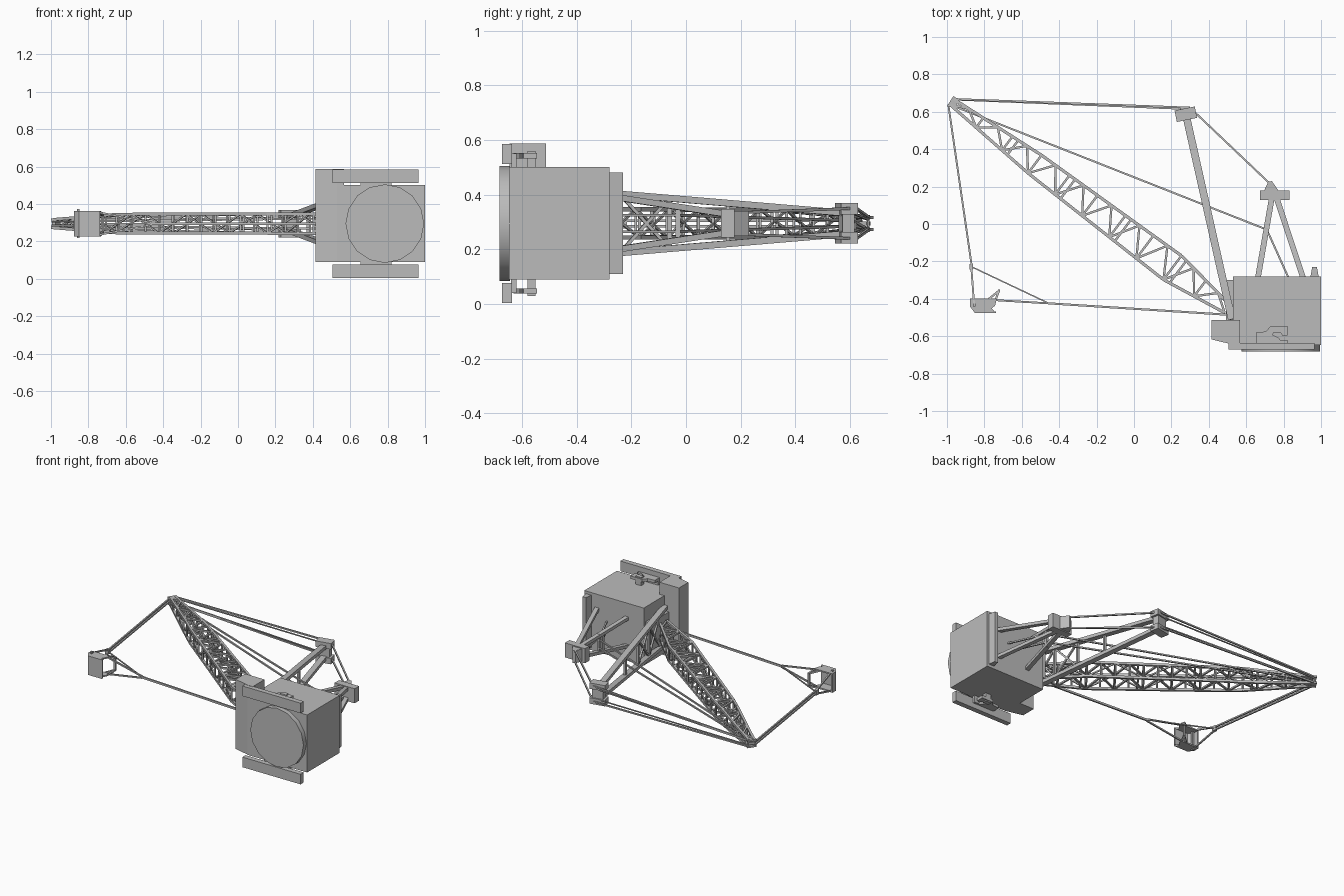
import bpy, bmesh, math
from mathutils import Vector, Matrix

cube = bpy.data.objects.get("Cube")
if cube:
    bpy.data.objects.remove(cube)

MID = 0.295  # centre plane of the machine, which lies on its side

grey = bpy.data.materials.new("plain grey")
grey.use_nodes = True
grey.diffuse_color = (0.5, 0.5, 0.5, 1)
grey.node_tree.nodes["Principled BSDF"].inputs["Base Color"].default_value = (0.5, 0.5, 0.5, 1)


def finish(name, bm):
    bmesh.ops.recalc_face_normals(bm, faces=bm.faces)
    mesh = bpy.data.meshes.new(name)
    bm.to_mesh(mesh)
    bm.free()
    mesh.materials.append(grey)
    ob = bpy.data.objects.new(name, mesh)
    bpy.context.collection.objects.link(ob)
    return ob


def P(x, y, w=0):
    return Vector((x, y, MID + w))


def strut(bm, a, b, t, tz=None):
    """Square bar from a to b, t thick in plan and tz thick across."""
    d = b - a
    x = d.normalized()
    ref = Vector((0, 0, 1)) if abs(x.z) < 0.95 else Vector((0, 1, 0))
    y = ref.cross(x).normalized()
    z = x.cross(y)
    rot = Matrix((x, y, z)).transposed().to_4x4()
    size = Matrix.Diagonal((d.length, t, tz or t, 1))
    bmesh.ops.create_cube(bm, size=1, matrix=Matrix.Translation((a + b) / 2) @ rot @ size)


def slab(bm, outline, w0, w1):
    """Plan outline extruded between two offsets from the centre plane."""
    low = [bm.verts.new(P(x, y, w0)) for x, y in outline]
    face = bm.faces.new(low)
    out = bmesh.ops.extrude_face_region(bm, geom=[face])
    moved = [v for v in out["geom"] if isinstance(v, bmesh.types.BMVert)]
    bmesh.ops.translate(bm, verts=moved, vec=(0, 0, w1 - w0))


def rect(x0, x1, y0, y1):
    return [(x0, y0), (x1, y0), (x1, y1), (x0, y1)]


def part(name, *slabs):
    bm = bmesh.new()
    for outline, w0, w1 in slabs:
        slab(bm, outline, w0, w1)
    return finish(name, bm)


# House, front cab deck and rear hatch
part("machine_house", (rect(0.53, 1.0, -0.648, -0.28), -0.205, 0.206))
part("front_cab", ([(0.414, -0.512), (0.414, -0.617), (0.53, -0.645), (0.568, -0.645), (0.568, -0.512)],
                   -0.205, 0.292))
part("boom_foot_housing", (rect(0.493, 0.568, -0.513, -0.3), -0.1, 0.1))
part("rear_roof_hatch", ([(0.943, -0.285), (0.988, -0.285), (0.978, -0.23), (0.953, -0.23)], -0.185, 0.187))

# Round base tub
bm = bmesh.new()
bmesh.ops.create_cone(bm, cap_ends=True, segments=16, radius1=0.21, radius2=0.21, depth=0.038,
                      matrix=Matrix.Translation((0.785, -0.663, MID)) @ Matrix.Rotation(math.pi / 2, 4, 'X'))
tub = finish("base_tub", bm)
bpy.context.view_layer.objects.active = tub
tub.select_set(True)
bpy.ops.object.shade_smooth_by_angle(angle=math.radians(40))
tub.select_set(False)

# Walking shoes and their hooked cranks on both sides
crank = [(0.652, -0.628), (0.652, -0.58), (0.705, -0.575), (0.73, -0.545), (0.82, -0.545), (0.82, -0.595),
         (0.795, -0.6), (0.78, -0.575), (0.75, -0.575), (0.74, -0.592), (0.775, -0.61), (0.79, -0.63)]
for side, s in (("left", 1), ("right", -1)):
    part(side + "_shoe", (rect(0.505, 0.965, -0.672, -0.636), s * 0.218, s * 0.29))
    part(side + "_shoe_crank", (crank, s * 0.237, s * 0.257),
         (rect(0.655, 0.82, -0.64, -0.62), s * 0.2, s * 0.255),
         (rect(0.74, 0.785, -0.58, -0.55), s * 0.2, s * 0.265))

# Lattice boom: four chords, laced on all sides
TIP, FOOT = Vector((-0.972, 0.652)), Vector((0.5, -0.455))
AXIS = (FOOT - TIP).normalized()
NORMAL = Vector((-AXIS.y, AXIS.x))
PANELS = 20


def ramp(t, keys):
    for (t0, v0), (t1, v1) in zip(keys, keys[1:]):
        if t <= t1:
            return v0 + (v1 - v0) * (t - t0) / (t1 - t0)
    return keys[-1][1]


def boom_point(i, up, side):
    t = i / PANELS
    depth = ramp(t, [(0, 0.018), (0.3, 0.06), (0.8, 0.08), (1, 0.025)])
    width = ramp(t, [(0, 0.022), (0.25, 0.05), (1, 0.052)])
    c = TIP.lerp(FOOT, t) + NORMAL * depth * up
    return P(c.x, c.y, width * side)


bm = bmesh.new()
for i in range(PANELS):
    j = i + 1
    flip = 1 if i % 2 else -1
    for a in (-1, 1):
        for b in (-1, 1):
            strut(bm, boom_point(i, a, b), boom_point(j, a, b), 0.016)
        strut(bm, boom_point(i, flip, a), boom_point(j, -flip, a), 0.012)
        strut(bm, boom_point(i, a, -1), boom_point(i, a, 1), 0.01)
        if i % 2 == 0:
            strut(bm, boom_point(i, -1, a), boom_point(i, 1, a), 0.012)
            turn = 1 if i % 4 else -1
            strut(bm, boom_point(i, a, turn), boom_point(i + 2, a, -turn), 0.009)
        if i % 4 == 0:
            strut(bm, boom_point(i + 0.4, -1, a), boom_point(i + 0.4, 1, a), 0.012)
finish("lattice_boom", bm)
cheek = [(-1, 0.63), (-0.965, 0.685), (-0.935, 0.66), (-0.96, 0.62)]
part("boom_tip_head", (cheek, -0.028, -0.016), (cheek, 0.016, 0.028),
     ([(-0.995, 0.635), (-0.965, 0.675), (-0.95, 0.66), (-0.975, 0.625)], -0.008, 0.008))


# Mast: two converging legs with cross ties
def mast_point(t, s):
    return P(0.523 - 0.24 * t, -0.51 + 1.07 * t, s * (0.13 - 0.09 * t))


bm = bmesh.new()
for s in (-1, 1):
    strut(bm, mast_point(0, s), mast_point(1.02, s), 0.04, 0.024)
stations = [0.08, 0.25, 0.42, 0.62]
for i, t in enumerate(stations):
    strut(bm, mast_point(t, -1), mast_point(t, 1), 0.016)
    if i < 2:
        for s in (-1, 1):
            strut(bm, mast_point(t, s), mast_point(stations[i + 1], -s), 0.012)
finish("mast", bm)

bm = bmesh.new()
tilt = Vector((math.cos(0.2), math.sin(0.2), 0))
for s in (-1, 1):
    c = P(0.277, 0.587, s * 0.053)
    strut(bm, c - tilt * 0.055, c + tilt * 0.055, 0.062, 0.042)
c = P(0.277, 0.587)
strut(bm, c - tilt * 0.04, c + tilt * 0.04, 0.045, 0.11)
finish("mast_head", bm)

# Rear gantry: four legs, cross tie and a head
bm = bmesh.new()
for s in (-1, 1):
    for top, foot in ((0.737, 0.663), (0.762, 0.903)):
        strut(bm, P(top, 0.14, s * 0.035), P(foot, -0.285, s * 0.1), 0.03, 0.022)
strut(bm, P(0.703, -0.06, -0.07), P(0.703, -0.06, 0.07), 0.018)
finish("rear_gantry", bm)
part("gantry_head", (rect(0.674, 0.832, 0.128, 0.178), -0.052, 0.052),
     ([(0.692, 0.17), (0.778, 0.17), (0.737, 0.23), (0.717, 0.225)], -0.045, 0.045))

# Suspension ropes, hoist ropes and drag rope
bm = bmesh.new()
for s in (-1, 1):
    strut(bm, P(-0.96, 0.668, s * 0.022), P(0.3, 0.622, s * 0.055), 0.01)
    strut(bm, P(-0.96, 0.664, s * 0.014), P(0.25, 0.615, s * 0.035), 0.007)
    strut(bm, P(0.315, 0.607, s * 0.055), P(0.738, 0.205, s * 0.04), 0.01)
finish("suspension_ropes", bm)

bm = bmesh.new()
for s in (-1, 1):
    w = s * 0.01
    path = [P(-0.867, -0.228, w), P(-0.993, 0.64, w), P(-0.95, 0.625, w),
            P(0.71, -0.03, w * 3), P(0.825, -0.285, w * 3)]
    for a, b in zip(path, path[1:]):
        strut(bm, a, b, 0.01)
strut(bm, P(0.71, -0.03, -0.072), P(0.71, -0.03, 0.072), 0.018)
finish("hoist_ropes", bm)

bm = bmesh.new()
strut(bm, P(-0.46, -0.424), P(0.5, -0.485), 0.011, 0.014)
for s in (-1, 1):
    strut(bm, P(-0.745, -0.407, s * 0.06), P(-0.46, -0.424, s * 0.005), 0.01)
    strut(bm, P(-0.87, -0.228, s * 0.012), P(-0.855, -0.43, s * 0.07), 0.01)
strut(bm, P(-0.87, -0.228), P(-0.46, -0.422), 0.007)
finish("drag_ropes", bm)
part("hoist_shackle", (rect(-0.88, -0.86, -0.242, -0.215), -0.018, 0.018))

# Open bucket with arch
cheek = [(-0.878, -0.398), (-0.733, -0.398), (-0.742, -0.435), (-0.76, -0.452), (-0.738, -0.477),
         (-0.85, -0.477), (-0.878, -0.44)]
part("bucket", (cheek, -0.068, -0.058), (cheek, 0.058, 0.068),
     (rect(-0.85, -0.738, -0.477, -0.468), -0.06, 0.06),
     ([(-0.878, -0.398), (-0.878, -0.44), (-0.85, -0.477), (-0.842, -0.468), (-0.868, -0.437), (-0.868, -0.398)],
      -0.06, 0.06),
     (rect(-0.862, -0.848, -0.44, -0.425), -0.077, 0.077))
bm = bmesh.new()
for s in (-1, 1):
    strut(bm, P(-0.775, -0.4, s * 0.062), P(-0.722, -0.357, s * 0.045), 0.011)
    strut(bm, P(-0.738, -0.4, s * 0.062), P(-0.722, -0.357, s * 0.045), 0.011)
strut(bm, P(-0.722, -0.357, -0.05), P(-0.722, -0.357, 0.05), 0.012)
finish("bucket_arch", bm)
